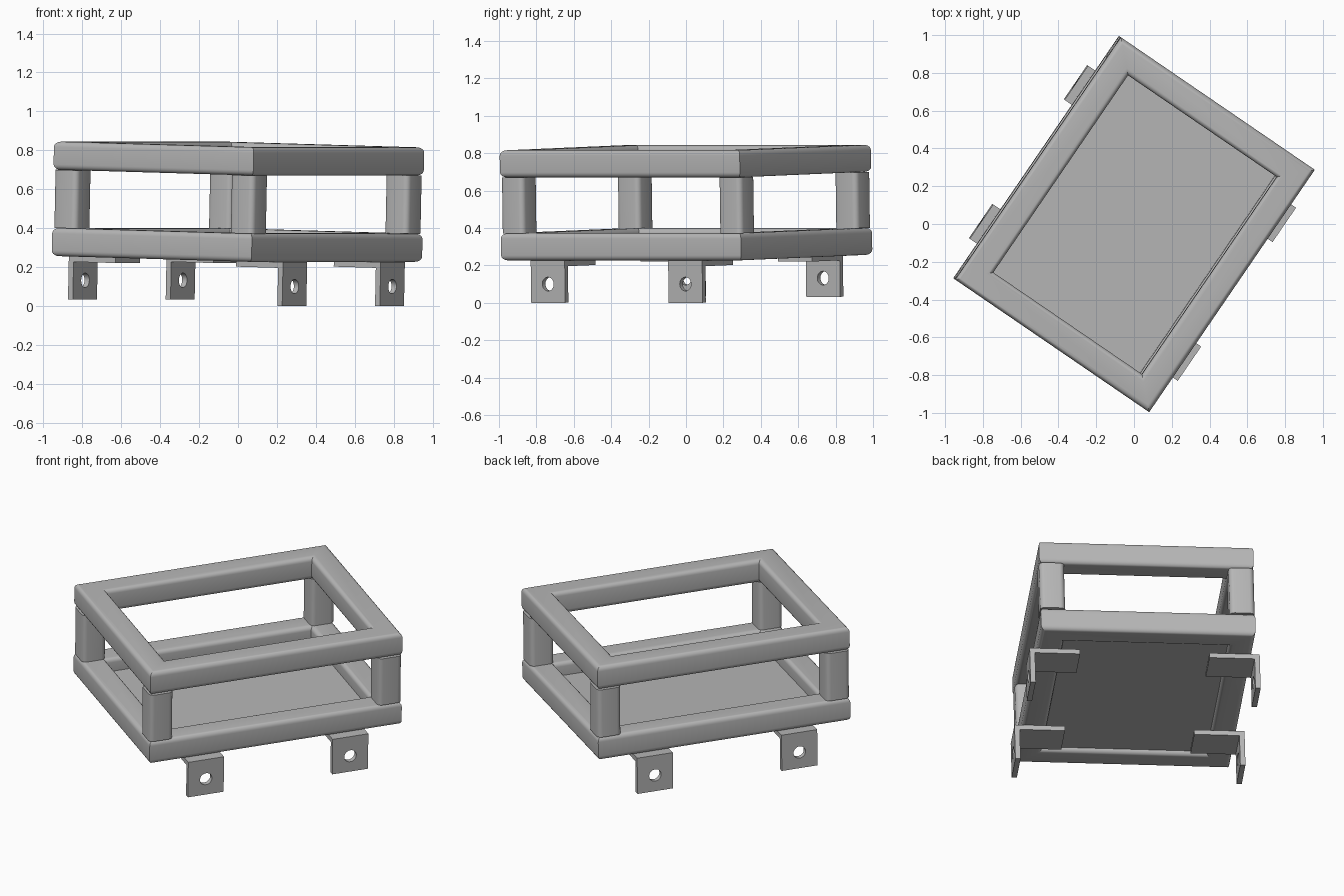
import bpy, bmesh, math
from mathutils import Matrix, Vector

cube = bpy.data.objects.get("Cube")
if cube:
    bpy.data.objects.remove(cube, do_unlink=True)

HALF_W, HALF_L, TUBE, ROUND = 0.622, 0.777, 0.145, 0.028
LOW_Z, HIGH_Z = 0.241, 0.685

# The whole rack is turned about z and leans slightly to one side
PIVOT = Vector((0, 0, 0.53))
PLACE = (Matrix.Translation(PIVOT) @ Matrix.Rotation(math.radians(-34.35), 4, 'Z')
         @ Matrix.Rotation(math.radians(1.4), 4, 'Y') @ Matrix.Translation(-PIVOT))

grey = bpy.data.materials.new("plain_grey")
grey.use_nodes = True
COLOUR = (0.47, 0.47, 0.47, 1)
grey.diffuse_color = COLOUR
grey.node_tree.nodes["Principled BSDF"].inputs["Base Color"].default_value = COLOUR


def finish(bm, name):
    bmesh.ops.recalc_face_normals(bm, faces=bm.faces[:])
    mesh = bpy.data.meshes.new(name)
    bm.to_mesh(mesh)
    bm.free()
    mesh.materials.append(grey)
    obj = bpy.data.objects.new(name, mesh)
    bpy.context.collection.objects.link(obj)
    obj.matrix_world = PLACE
    bpy.ops.object.select_all(action='DESELECT')
    obj.select_set(True)
    bpy.context.view_layer.objects.active = obj
    bpy.ops.object.shade_smooth_by_angle(angle=math.radians(35))
    return obj


def rounded_square(steps=5):
    """Tube cross-section from 0 to TUBE on both axes."""
    pts, c = [], TUBE / 2
    for k in range(4):
        mid = math.radians(45 + 90 * k)
        cx = c + math.copysign(c - ROUND, math.cos(mid))
        cy = c + math.copysign(c - ROUND, math.sin(mid))
        for i in range(steps + 1):
            a = math.pi / 2 * (k + i / steps)
            pts.append((cx + ROUND * math.cos(a), cy + ROUND * math.sin(a)))
    return pts


def add_box(bm, low, high):
    low, high = Vector(low), Vector(high)
    size = high - low
    bmesh.ops.create_cube(bm, size=1, matrix=Matrix.Translation((low + high) / 2)
                          @ Matrix.Diagonal((*size, 1)))


def frame(name, z):
    """Four tubes with mitred corners."""
    bm = bmesh.new()
    corners = [(1, 1), (-1, 1), (-1, -1), (1, -1)]
    rings = [[bm.verts.new((sx * (HALF_W - d), sy * (HALF_L - d), z + h))
              for d, h in rounded_square()] for sx, sy in corners]
    n = len(rings[0])
    for k in range(4):
        a, b = rings[k], rings[(k + 1) % 4]
        for i in range(n):
            j = (i + 1) % n
            bm.faces.new((a[i], a[j], b[j], b[i]))
    finish(bm, name)


def post(name, sx, sy):
    bm = bmesh.new()
    base = bm.faces.new([bm.verts.new((sx * (HALF_W - p), sy * (HALF_L - q), LOW_Z + TUBE))
                         for p, q in rounded_square()])
    up = bmesh.ops.extrude_face_region(bm, geom=[base], use_keep_orig=True)
    bmesh.ops.translate(bm, vec=(0, 0, HIGH_Z - LOW_Z - TUBE),
                        verts=[g for g in up["geom"] if isinstance(g, bmesh.types.BMVert)])
    finish(bm, name)


def bracket(name, sx, y):
    """Angle plate: drilled upright tab and a flat leg under the frame."""
    outer, inner, thick, half, foot = 0.667, 0.375, 0.03, 0.11, 0.016
    bm = bmesh.new()
    rect = [(-half, foot), (half, foot), (half, LOW_Z), (-half, LOW_Z)]
    hole = [(0.037 * math.cos(math.tau * i / 32), 0.116 + 0.037 * math.sin(math.tau * i / 32))
            for i in range(32)]
    edges = []
    for loop in (rect, hole):
        vs = [bm.verts.new((sx * outer, y + p, q)) for p, q in loop]
        edges += [bm.edges.new((vs[i - 1], vs[i])) for i in range(len(vs))]
    bmesh.ops.triangle_fill(bm, edges=edges, use_beauty=True, normal=(sx, 0, 0))
    back = bmesh.ops.extrude_face_region(bm, geom=bm.faces[:], use_keep_orig=True)
    bmesh.ops.translate(bm, vec=(-sx * thick, 0, 0),
                        verts=[g for g in back["geom"] if isinstance(g, bmesh.types.BMVert)])
    x0, x1 = sorted((sx * inner, sx * (outer - thick)))
    add_box(bm, (x0, y - half, LOW_Z - thick), (x1, y + half, LOW_Z))
    finish(bm, name)


# Frames
frame("lower_frame", LOW_Z)
frame("upper_frame", HIGH_Z)

# Floor panel set inside the lower frame
panel = bmesh.new()
px, py = HALF_W - TUBE + 0.01, HALF_L - TUBE + 0.01
add_box(panel, (-px, -py, LOW_Z + 0.03), (px, py, LOW_Z + 0.06))
finish(panel, "floor_panel")

# Corner posts and mounting brackets
for sx, side in ((1, "left"), (-1, "right")):
    for sy, end in ((1, "back"), (-1, "front")):
        post(f"{end}_{side}_post", sx, sy)
        bracket(f"{end}_{side}_bracket", sx, sy * 0.445)
